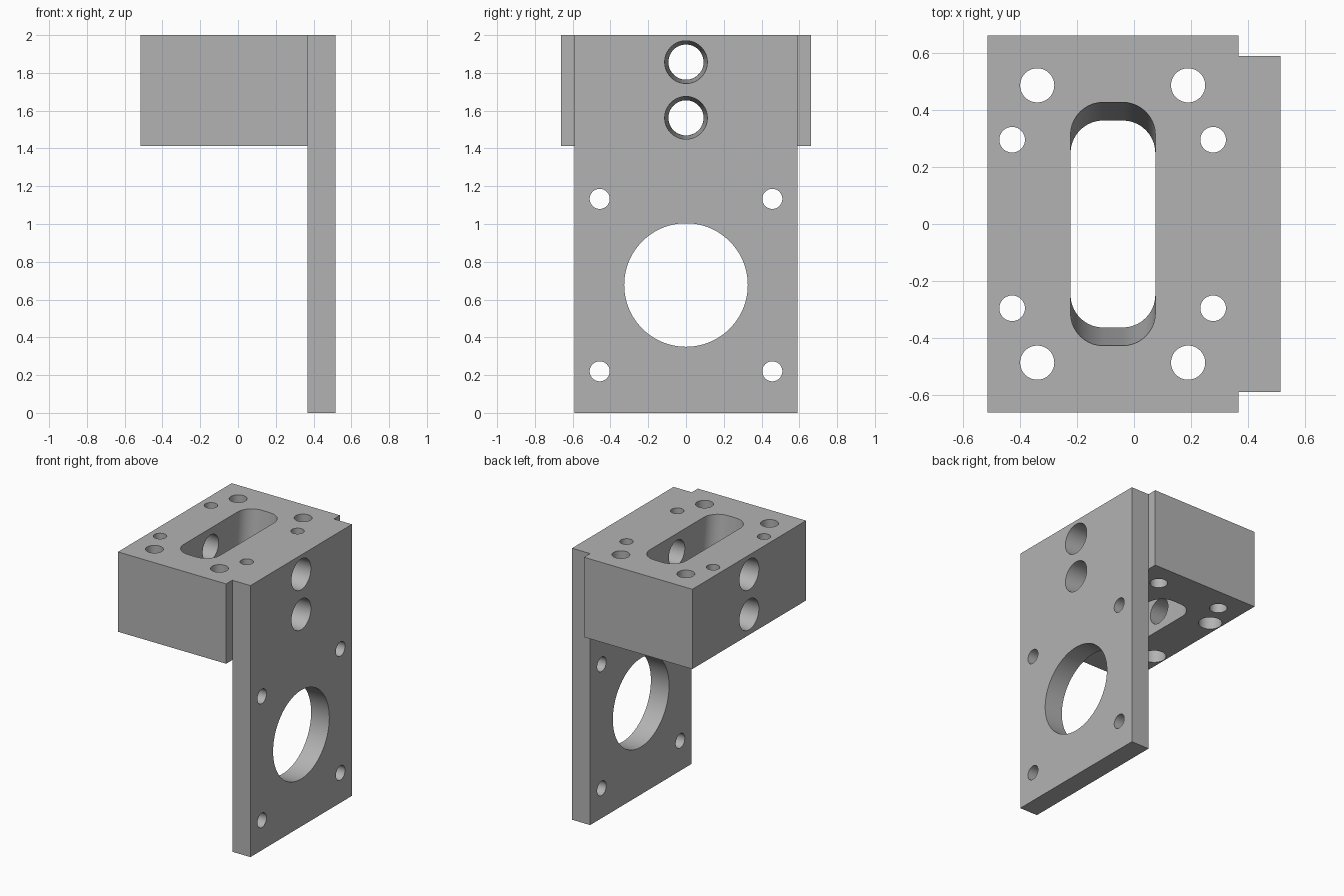
import bpy, bmesh
from math import cos, sin, pi, radians
from mathutils import Vector

if "Cube" in bpy.data.objects:
    bpy.data.objects.remove(bpy.data.objects["Cube"], do_unlink=True)

metal = bpy.data.materials.new("machined_grey")
metal.use_nodes = True
GREY = (0.45, 0.45, 0.45, 1)
metal.diffuse_color = GREY
metal.node_tree.nodes["Principled BSDF"].inputs["Base Color"].default_value = GREY


def loft(name, sections):
    """Closed solid skinned through matching rings of points."""
    bm = bmesh.new()
    rings = [[bm.verts.new(p) for p in s] for s in sections]
    n = len(rings[0])
    for a, b in zip(rings, rings[1:]):
        for i in range(n):
            j = (i + 1) % n
            bm.faces.new((a[i], a[j], b[j], b[i]))
    bm.faces.new(rings[0])
    bm.faces.new(rings[-1])
    bmesh.ops.recalc_face_normals(bm, faces=bm.faces)
    mesh = bpy.data.meshes.new(name)
    bm.to_mesh(mesh)
    bm.free()
    mesh.materials.append(metal)
    ob = bpy.data.objects.new(name, mesh)
    bpy.context.collection.objects.link(ob)
    return ob


def box(name, x0, x1, half_y, z0, z1):
    ring = [(x0, -half_y), (x1, -half_y), (x1, half_y), (x0, half_y)]
    return loft(name, [[(x, y, z) for x, y in ring] for z in (z0, z1)])


def bore(name, axis, u, v, profile, n=48):
    """Round cutter along x or z; profile is (position, radius) pairs."""
    def point(t, r, k):
        a, b = u + r * cos(2 * pi * k / n), v + r * sin(2 * pi * k / n)
        return (t, a, b) if axis == "x" else (a, b, t)
    return loft(name, [[point(t, r, k) for k in range(n)] for t, r in profile])


def slot_ring(z, half_len, x=-0.074, half_w=0.149, r=0.115, steps=10):
    """Rounded rectangle at height z."""
    pts = []
    corners = [(1, 1), (-1, 1), (-1, -1), (1, -1)]
    for q, (sx, sy) in enumerate(corners):
        for k in range(steps + 1):
            a = (q + k / steps) * pi / 2
            pts.append((x + sx * (half_w - r) + r * cos(a),
                        sy * (half_len - r) + r * sin(a), z))
    return pts


# Solid body: mounting block joined to the tall motor plate
bracket = box("mounting_bracket", -0.515, 0.367, 0.662, 1.412, 2)
plate = box("plate_tool", 0.367, 0.515, 0.591, 0, 2)
tools = [(plate, "UNION")]


def cut(ob):
    tools.append((ob, "DIFFERENCE"))


# Slot with sloping ends through the block
cut(loft("slot_tool", [slot_ring(1.36, 0.358), slot_ring(2.05, 0.433)]))

# Vertical holes: plain ones and ones counterbored from below
for side in (-1, 1):
    for x in (-0.34, 0.19):
        cut(bore("dowel_tool", "z", x, side * 0.487, [(1.3, 0.06), (2.1, 0.06)]))
    for x in (-0.428, 0.278):
        cut(bore("screw_tool", "z", x, side * 0.296,
                 [(1.3, 0.08), (1.7, 0.08), (1.7, 0.045), (2.1, 0.045)]))

# Horizontal holes narrowing towards the slot from both faces
for z in (1.857, 1.562):
    cut(bore("front_taper_tool", "x", 0, z, [(0, 0.09), (0.6, 0.117)]))
    cut(bore("rear_taper_tool", "x", 0, z, [(-0.6, 0.119), (-0.15, 0.088)]))

# Motor opening and its four screw holes in the plate
cut(bore("motor_tool", "x", 0, 0.677, [(0.2, 0.327), (0.7, 0.327)], 96))
for y in (-0.457, 0.457):
    for z in (0.22, 1.133):
        cut(bore("motor_screw_tool", "x", y, z, [(0.2, 0.053), (0.7, 0.053)]))

# Apply every tool, then discard them
for tool, operation in tools:
    tool.hide_render = True
    mod = bracket.modifiers.new(tool.name, "BOOLEAN")
    mod.operation = operation
    mod.solver = "EXACT"
    mod.object = tool
bpy.context.view_layer.update()
evaluated = bracket.evaluated_get(bpy.context.evaluated_depsgraph_get())
result = bpy.data.meshes.new_from_object(evaluated)
bracket.modifiers.clear()
bracket.data = result
for tool, _ in tools:
    bpy.data.objects.remove(tool, do_unlink=True)

# Smooth hole walls, crisp edges
bpy.ops.object.select_all(action="DESELECT")
bracket.select_set(True)
bpy.context.view_layer.objects.active = bracket
bpy.ops.object.shade_smooth_by_angle(angle=radians(30))
